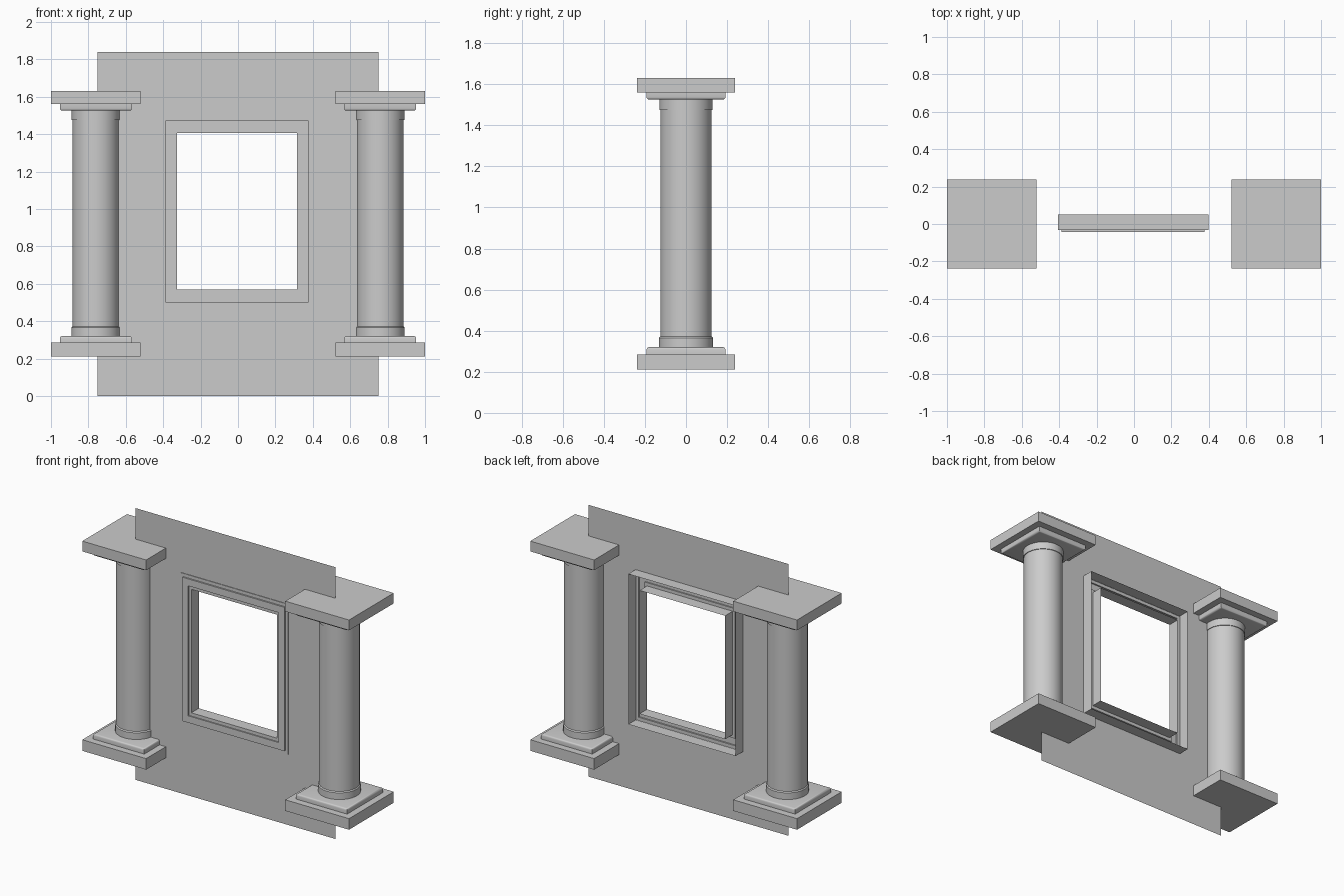
import bpy, bmesh, math

if "Cube" in bpy.data.objects:
    bpy.data.objects.remove(bpy.data.objects["Cube"], do_unlink=True)

stone = bpy.data.materials.new("grey_stone")
stone.use_nodes = True
GREY = (0.6, 0.6, 0.6, 1)
stone.diffuse_color = GREY
stone.node_tree.nodes["Principled BSDF"].inputs["Base Color"].default_value = GREY


def add_object(name, bm, smooth=False):
    bmesh.ops.recalc_face_normals(bm, faces=bm.faces[:])
    mesh = bpy.data.meshes.new(name)
    bm.to_mesh(mesh)
    bm.free()
    mesh.materials.append(stone)
    obj = bpy.data.objects.new(name, mesh)
    bpy.context.collection.objects.link(obj)
    if smooth:
        bpy.ops.object.select_all(action='DESELECT')
        bpy.context.view_layer.objects.active = obj
        obj.select_set(True)
        bpy.ops.object.shade_smooth_by_angle(angle=math.radians(35))
    return obj


def rectangle_sheet(name, rings):
    """Join rectangles (half width, half height, depth, centre x, centre z) in order."""
    bm = bmesh.new()
    loops = []
    for w, h, y, cx, cz in rings:
        loops.append([bm.verts.new((cx + sx * w, y, cz + sz * h))
                      for sx, sz in ((-1, -1), (1, -1), (1, 1), (-1, 1))])
    for a, b in zip(loops, loops[1:]):
        for i in range(4):
            j = (i + 1) % 4
            bm.faces.new((a[i], a[j], b[j], b[i]))
    return add_object(name, bm)


def slab(name, x, half, z0, z1, round_edge=None):
    """Square slab; round_edge softens its top or bottom rim."""
    bm = bmesh.new()
    bmesh.ops.create_cube(bm, size=1)
    for v in bm.verts:
        v.co = (x + v.co.x * 2 * half, v.co.y * 2 * half,
                (z0 + z1) / 2 + v.co.z * (z1 - z0))
    if round_edge:
        z = z1 if round_edge == "top" else z0
        rim = [e for e in bm.edges if all(abs(v.co.z - z) < 1e-4 for v in e.verts)]
        bmesh.ops.bevel(bm, geom=rim, offset=0.012, segments=3, profile=0.5,
                        affect='EDGES')
    add_object(name, bm, smooth=bool(round_edge))


def lathe(name, x, profile, sides=48):
    bm = bmesh.new()
    verts = [bm.verts.new((x + r, 0, z)) for r, z in profile]
    edges = [bm.edges.new(p) for p in zip(verts, verts[1:])]
    bmesh.ops.spin(bm, geom=verts + edges, cent=(x, 0, 0), axis=(0, 0, 1),
                   angle=math.tau, steps=sides)
    bmesh.ops.remove_doubles(bm, verts=bm.verts[:], dist=1e-5)
    add_object(name, bm, smooth=True)


# Thin wall with a window opening
WALL_Y = -0.028
rectangle_sheet("wall", [(0.75, 0.92, WALL_Y, 0, 0.92),
                         (0.401, 0.508, WALL_Y, -0.004, 0.987)])

# Moulded window frame, hollow at the back
C = (-0.005, 0.987)
rectangle_sheet("window_frame", [
    (0.402, 0.509, 0.05, *C),
    (0.402, 0.509, -0.032, *C),
    (0.382, 0.487, -0.032, *C),
    (0.382, 0.487, -0.042, *C),
    (0.339, 0.44, -0.042, *C),
    (0.339, 0.44, -0.034, *C),
    (0.321, 0.418, -0.034, *C),
    (0.321, 0.418, 0.046, *C),
])

# Columns with stepped base and capital
for side, x in (("left", 0.76), ("right", -0.76)):
    slab(side + "_plinth", x, 0.239, 0.21, 0.285)
    slab(side + "_base_step", x, 0.192, 0.285, 0.32, "top")
    lathe(side + "_column", x, [(0.131, 0.32), (0.131, 0.365), (0.125, 0.372),
                                (0.125, 1.475), (0.13, 1.475), (0.13, 1.525)])
    slab(side + "_capital_step", x, 0.192, 1.525, 1.56, "bottom")
    slab(side + "_capital", x, 0.239, 1.56, 1.63)
